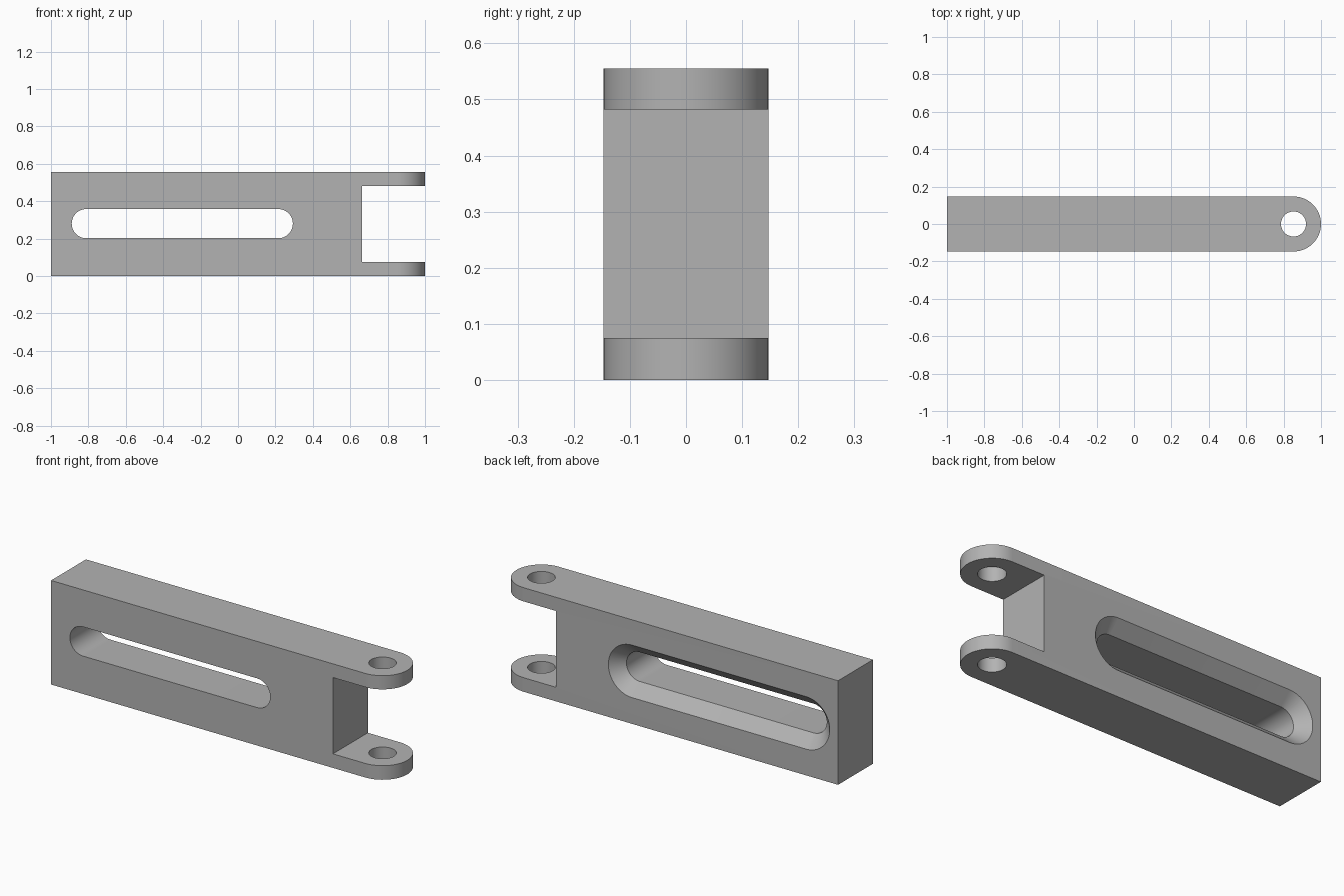
import bpy, bmesh, math
from mathutils import Vector

old = bpy.data.objects.get("Cube")
if old:
    bpy.data.objects.remove(old, do_unlink=True)

HALF_W, HEIGHT = 0.147, 0.555
PIN_X, PIN_R = 0.853, 0.067
GAP_X, GAP_LOW, GAP_HIGH = 0.663, 0.075, 0.482
SLOT_A, SLOT_B, SLOT_Z, SLOT_R = -0.811, 0.215, 0.28, 0.078
BEVEL, BEVEL_DEPTH = 0.062, 0.064

grey = bpy.data.materials.new("plain grey")
grey.use_nodes = True
colour = (0.45, 0.45, 0.45, 1)
grey.diffuse_color = colour
grey.node_tree.nodes["Principled BSDF"].inputs["Base Color"].default_value = colour


def arc(cx, cy, r, start, end, n=32):
    """Points along an arc, angles in degrees."""
    steps = [math.radians(start + (end - start) * i / n) for i in range(n + 1)]
    return [(cx + r * math.cos(a), cy + r * math.sin(a)) for a in steps]


def loft(name, rings):
    """Solid skinned through matching closed rings."""
    bm = bmesh.new()
    loops = [[bm.verts.new(p) for p in ring] for ring in rings]
    for a, b in zip(loops, loops[1:]):
        for i in range(len(a)):
            j = (i + 1) % len(a)
            bm.faces.new((a[i], a[j], b[j], b[i]))
    bm.faces.new(loops[0])
    bm.faces.new(loops[-1])
    bmesh.ops.recalc_face_normals(bm, faces=bm.faces)
    mesh = bpy.data.meshes.new(name)
    bm.to_mesh(mesh)
    bm.free()
    obj = bpy.data.objects.new(name, mesh)
    bpy.context.collection.objects.link(obj)
    mesh.materials.append(grey)
    return obj


def upright(outline, z):
    return [Vector((x, y, z)) for x, y in outline]


def slot_ring(y, r):
    outline = arc(SLOT_B, SLOT_Z, r, -90, 90) + arc(SLOT_A, SLOT_Z, r, 90, 270)
    return [Vector((x, y, z)) for x, z in outline]


# Bar with one rounded end
outline = [(-1, HALF_W), (-1, -HALF_W)] + arc(PIN_X, 0, HALF_W, -90, 90)
body = loft("clevis_bar", [upright(outline, 0), upright(outline, HEIGHT)])

# Fork gap between the two lugs
gap = [(GAP_X, -0.3), (1.2, -0.3), (1.2, 0.3), (GAP_X, 0.3)]
fork_gap = loft("fork_gap_cutter", [upright(gap, GAP_LOW), upright(gap, GAP_HIGH)])

# Pin hole through both lugs
hole = arc(PIN_X, 0, PIN_R, 0, 360, 48)[:-1]
pin_hole = loft("pin_hole_cutter", [upright(hole, -0.1), upright(hole, HEIGHT + 0.1)])

# Long slot, flared on the back face
slope = BEVEL / BEVEL_DEPTH
slot = loft("slot_cutter", [
    slot_ring(-0.3, SLOT_R),
    slot_ring(HALF_W - BEVEL_DEPTH, SLOT_R),
    slot_ring(HALF_W + 0.02, SLOT_R + BEVEL + 0.02 * slope)])

bpy.ops.object.select_all(action="DESELECT")
body.select_set(True)
bpy.context.view_layer.objects.active = body
for cutter in (fork_gap, pin_hole, slot):
    mod = body.modifiers.new(cutter.name, "BOOLEAN")
    mod.operation = "DIFFERENCE"
    mod.solver = "EXACT"
    mod.object = cutter
    bpy.ops.object.modifier_apply(modifier=mod.name)
    bpy.data.objects.remove(cutter, do_unlink=True)

bpy.ops.object.shade_smooth_by_angle(angle=math.radians(30))
